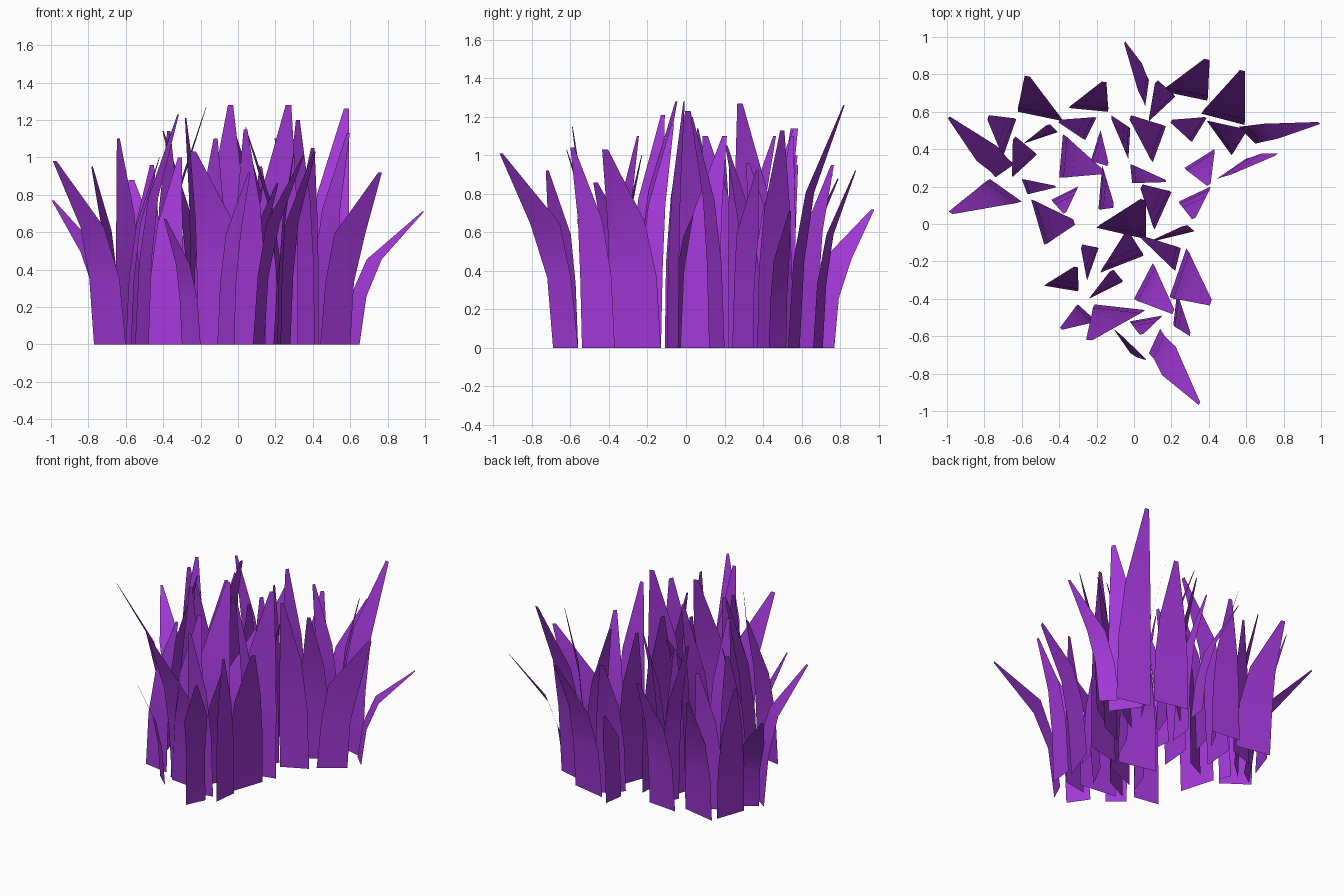
import bpy, bmesh
from mathutils import Vector

mat = bpy.data.materials.new("purple_leaf")
mat.diffuse_color = (0.36, 0.04, 0.68, 1)

# Blade profile: (height fraction, lean fraction, width fraction)
PROFILE = [(0, 0, 1), (0.36, 0.10, 0.95), (0.64, 0.32, 0.74), (1, 1, 0.12)]


def build_blades(name, blades):
    """Each blade in hundredths: root edge ends (x, y, x, y), tip (x, y), height,
    optional extra width factor at the bend."""
    bm = bmesh.new()
    for x1, y1, x2, y2, tx, ty, h, *bend in blades:
        a, b, tip = Vector((x1, y1, 0)), Vector((x2, y2, 0)), Vector((tx, ty, 0))
        root, half = (a + b) / 2, (b - a) / 2
        rows = []
        for i, (z, lean, wide) in enumerate(PROFILE):
            if i == 2 and bend:
                wide *= bend[0]
            c = root.lerp(tip, lean) + Vector((0, 0, h * z))
            rows.append([bm.verts.new((c + s * half * wide) / 100) for s in (-1, 1)])
        # Keep all blades facing the same way relative to their lean
        flip = half.cross(tip - root).z < 0
        for (p, q), (r, s) in zip(rows, rows[1:]):
            face = bm.faces.new((q, p, r, s) if flip else (p, q, s, r))
            face.smooth = True
    mesh = bpy.data.meshes.new(name)
    bm.to_mesh(mesh)
    bm.free()
    mesh.materials.append(mat)
    obj = bpy.data.objects.new(name, mesh)
    bpy.context.collection.objects.link(obj)


# Outer row at the back
build_blades("back_blades", [
    (6, 63, 8, 77, -5, 97, 72, 1.4), (-35, 62, -14, 60, -16, 76, 90),
    (-62, 60, -38, 55, -57, 79, 88), (15, 71, 39, 66, 39, 88, 92),
    (36, 59, 59, 53, 58, 82, 126), (8, 55, 22, 68, 12, 76, 95),
    (-63, 56, -70, 36, -78, 57, 95), (-74, 25, -64, 32, -99, 57, 77, 1.5),
    (-65, 25, -52, 37, -64, 46, 110), (-59, 43, -41, 49, -46, 53, 96),
    (-20, 57, -26, 45, -40, 55, 114), (-3, 35, -2, 51, -12, 57, 100),
    (17, 52, 10, 33, -2, 57, 114), (39, 57, 31, 44, 20, 55, 110),
    (39, 55, 52, 37, 59, 50, 113), (56, 52, 65, 43, 99, 54, 71, 1.2),
])

# Blades across the middle
build_blades("middle_blades", [
    (44, 24, 60, 35, 76, 37, 92, 1.4), (27, 30, 43, 40, 40, 21, 105),
    (24, 12, 41, 20, 32, 3, 120), (-2, 32, -1, 22, 17, 23, 95),
    (20, 17, 11, -3, 4, 20, 110), (-38, 48, -40, 25, -17, 28, 127),
    (-18, 50, -23, 34, -14, 32, 96), (-17, 31, -19, 8, -11, 10, 110),
    (-60, 24, -57, 16, -42, 20, 100), (-77, 24, -60, 12, -98, 6, 98),
    (-55, 13, -48, -11, -32, 1, 123), (-44, 13, -30, 20, -37, 6, 114),
    (-20, -2, 6, -8, 5, 13, 90), (7, -10, 32, -4, 27, -1, 128),
    (25, -13, 22, -25, 4, -7, 116), (-18, -26, 5, -17, -4, -5, 128),
    (-19, -13, -25, -30, -28, -12, 121),
])

# Narrow tuft at the front
build_blades("front_blades", [
    (-48, -33, -30, -36, -31, -23, 100), (-24, -40, -6, -31, -12, -25, 110),
    (10, -21, 0, -40, 21, -47, 86), (28, -13, 19, -39, 41, -42, 103),
    (23, -37, 21, -54, 30, -59, 104), (-2, -52, 15, -49, 4, -59, 115),
    (-21, -43, 6, -46, -24, -62, 103), (-30, -43, -20, -52, -39, -56, 67),
    (-11, -56, -2, -69, 6, -72, 92, 1.2), (8, -69, 14, -56, 35, -96, 101, 1.6),
])
